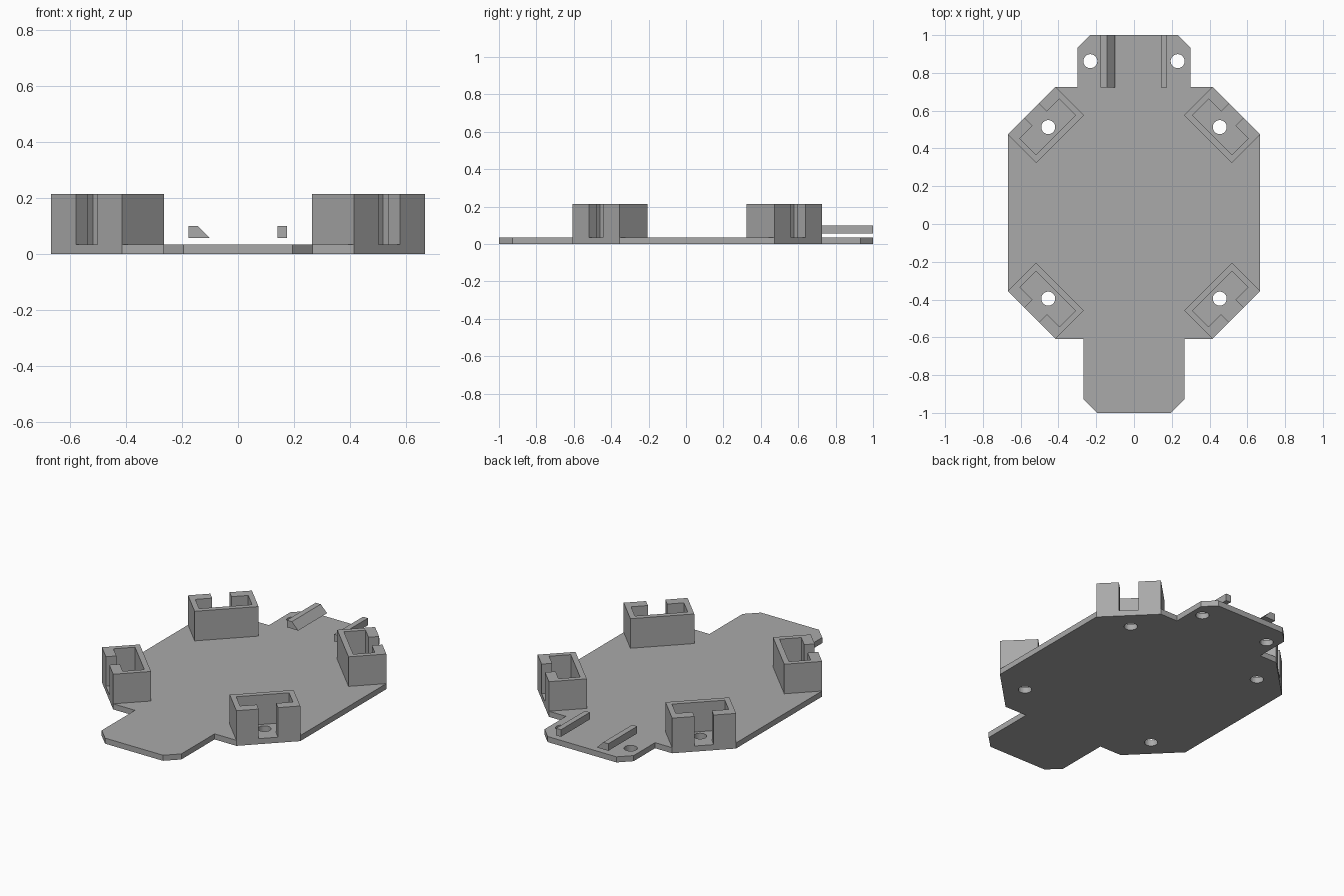
import bpy
import bmesh
import math

if "Cube" in bpy.data.objects:
    bpy.data.objects.remove(bpy.data.objects["Cube"], do_unlink=True)

PLATE_TOP = 0.034
BRACKET_TOP = 0.214
MID_Y = 0.059          # brackets mirror about this line
HOLE_RADIUS = 0.037

grey = bpy.data.materials.new("plain_grey")
grey.use_nodes = True
colour = (0.4, 0.4, 0.4, 1)
grey.diffuse_color = colour
grey.node_tree.nodes["Principled BSDF"].inputs["Base Color"].default_value = colour


def prism(name, loops, z0, z1):
    """Extrude a flat outline (first loop) with holes (other loops) from z0 to z1."""
    curve = bpy.data.curves.new(name + "_outline", "CURVE")
    curve.dimensions = "2D"
    curve.fill_mode = "BOTH"
    curve.extrude = (z1 - z0) / 2
    for loop in loops:
        spline = curve.splines.new("POLY")
        spline.points.add(len(loop) - 1)
        for point, (x, y) in zip(spline.points, loop):
            point.co = (x, y, 0, 1)
        spline.use_cyclic_u = True
    helper = bpy.data.objects.new(name + "_helper", curve)
    bpy.context.collection.objects.link(helper)
    graph = bpy.context.evaluated_depsgraph_get()
    mesh = bpy.data.meshes.new_from_object(helper.evaluated_get(graph))
    bpy.data.objects.remove(helper, do_unlink=True)

    # weld caps to walls and merge the flat triangles
    bm = bmesh.new()
    bm.from_mesh(mesh)
    bmesh.ops.translate(bm, verts=bm.verts, vec=(0, 0, (z0 + z1) / 2))
    bmesh.ops.remove_doubles(bm, verts=bm.verts, dist=0.0005)
    bmesh.ops.recalc_face_normals(bm, faces=bm.faces)
    for face in bm.faces:
        face.smooth = False
    bm.to_mesh(mesh)
    bm.free()
    mesh.materials.clear()
    mesh.materials.append(grey)
    mesh.name = name
    obj = bpy.data.objects.new(name, mesh)
    bpy.context.collection.objects.link(obj)
    return obj


def circle(cx, cy, sides=32):
    steps = [2 * math.pi * i / sides for i in range(sides)]
    return [(cx + HOLE_RADIUS * math.cos(a), cy + HOLE_RADIUS * math.sin(a)) for a in steps]


# base plate: half outline mirrored, with six screw holes
half = [(0.195, -1), (0.268, -0.928), (0.268, -0.608), (0.415, -0.608),
        (0.668, -0.355), (0.668, 0.473), (0.415, 0.726), (0.3, 0.726),
        (0.3, 0.932), (0.232, 1)]
outline = half + [(-x, y) for x, y in reversed(half)]
holes = [circle(sx * x, y) for sx in (-1, 1)
         for x, y in ((0.231, 0.862), (0.454, 0.513), (0.454, -0.395))]
prism("base_plate", [outline] + holes, 0, PLATE_TOP)

# corner brackets: C-shaped plan, u along the cut corner, v inward from it
arm = [(0.054, 0), (0.179, 0), (0.179, 0.212)]
cavity = [(0.148, 0.18), (0.148, 0.059), (0.054, 0.059)]
plan = (arm + [(-u, v) for u, v in reversed(arm)]
        + [(-u, v) for u, v in reversed(cavity)] + cavity)
r = math.sqrt(0.5)
for sy, end in ((-1, "front"), (1, "back")):
    for sx, side in ((1, "left"), (-1, "right")):
        loop = [(sx * (0.5415 + r * (u - v)),
                 MID_Y + sy * (0.5405 - r * (u + v))) for u, v in plan]
        prism(f"{end}_{side}_bracket", [loop], PLATE_TOP, BRACKET_TOP)


# guide rails above the back tab: cross-section in x, z swept along y
def rail(name, section):
    bm = bmesh.new()
    face = bm.faces.new([bm.verts.new((x, 0.722, z)) for x, z in section])
    new = bmesh.ops.extrude_face_region(bm, geom=[face])["geom"]
    moved = [v for v in new if isinstance(v, bmesh.types.BMVert)]
    bmesh.ops.translate(bm, verts=moved, vec=(0, 0.278, 0))
    bmesh.ops.recalc_face_normals(bm, faces=bm.faces)
    mesh = bpy.data.meshes.new(name)
    bm.to_mesh(mesh)
    bm.free()
    mesh.materials.append(grey)
    bpy.context.collection.objects.link(bpy.data.objects.new(name, mesh))


low, high = 0.056, 0.099
rail("right_sloped_rail", [(-0.177, low), (-0.1, low), (-0.143, high), (-0.177, high)])
rail("left_square_rail", [(0.142, low), (0.175, low), (0.175, high), (0.142, high)])
